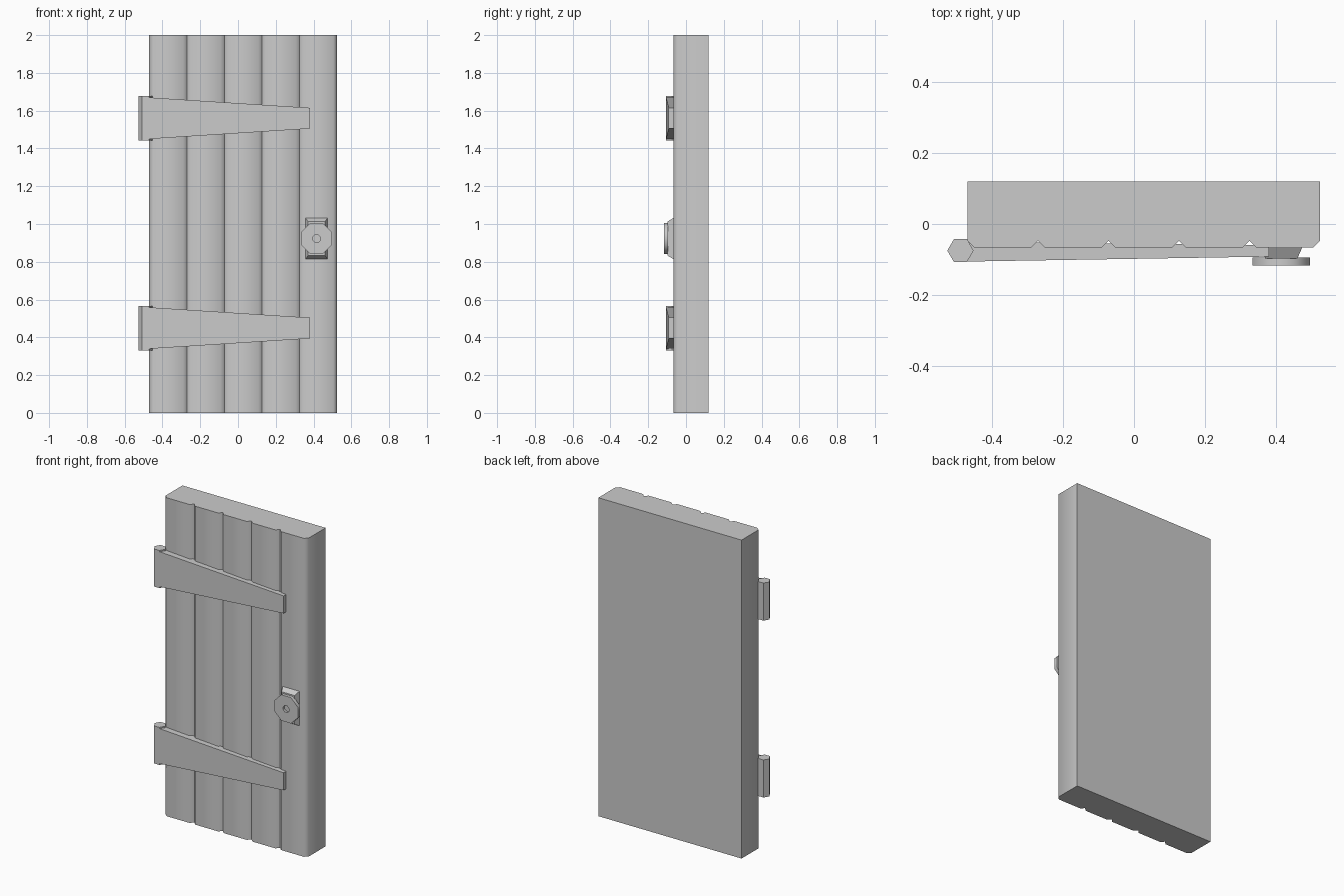
import bpy, bmesh, math

if "Cube" in bpy.data.objects:
    bpy.data.objects.remove(bpy.data.objects["Cube"])

grey = bpy.data.materials.new("plain grey")
grey.diffuse_color = (0.6, 0.6, 0.6, 1)
grey.use_nodes = True
grey.node_tree.nodes["Principled BSDF"].inputs["Base Color"].default_value = grey.diffuse_color


def finish(name, bm, smooth=False):
    """Turn a bmesh into a named object with the one flat colour."""
    bmesh.ops.recalc_face_normals(bm, faces=bm.faces)
    mesh = bpy.data.meshes.new(name)
    bm.to_mesh(mesh)
    bm.free()
    mesh.materials.append(grey)
    ob = bpy.data.objects.new(name, mesh)
    bpy.context.collection.objects.link(ob)
    if smooth:
        bpy.ops.object.select_all(action='DESELECT')
        ob.select_set(True)
        bpy.context.view_layer.objects.active = ob
        bpy.ops.object.shade_smooth_by_angle(angle=math.radians(60))
    return ob


def loft(name, rings, smooth=False):
    """Join rings of equal point count and cap both ends."""
    bm = bmesh.new()
    loops = [[bm.verts.new(p) for p in ring] for ring in rings]
    n = len(loops[0])
    for a, b in zip(loops, loops[1:]):
        for i in range(n):
            j = (i + 1) % n
            bm.faces.new((a[i], a[j], b[j], b[i]))
    bm.faces.new(loops[0])
    bm.faces.new(loops[-1])
    return finish(name, bm, smooth)


# Door slab: five planks with chamfered front edges forming V grooves
X0, X1, FRONT, BACK, CH = -0.47, 0.525, -0.067, 0.12, 0.02
PLANKS = 5
step = (X1 - X0) / PLANKS
profile = [(X0, FRONT + CH)]
for i in range(PLANKS):
    left, right = X0 + i * step, X0 + (i + 1) * step
    profile += [(left + CH, FRONT), (right - CH, FRONT), (right, FRONT + CH)]
profile += [(X1, BACK), (X0, BACK)]
loft("door_planks", [[(x, y, z) for x, y in profile] for z in (0, 2)], True)


def rect_x(x, y0, y1, zc, h):
    return [(x, y0, zc - h), (x, y1, zc - h), (x, y1, zc + h), (x, y0, zc + h)]


def rect_y(y, xc, w, zc, h):
    return [(xc - w, y, zc - h), (xc + w, y, zc - h),
            (xc + w, y, zc + h), (xc - w, y, zc + h)]


# Hinges: six-sided pin and tapering strap
for label, zc in (("lower", 0.449), ("upper", 1.56)):
    hexagon = [(-0.49 + 0.037 * math.cos(a), -0.075 + 0.037 * math.sin(a))
               for a in (math.radians(60 * k) for k in range(6))]
    loft(label + "_hinge_pin",
         [[(x, y, zc + dz) for x, y in hexagon] for dz in (-0.118, 0.118)])
    loft(label + "_hinge_strap",
         [rect_x(-0.472, -0.106, -0.05, zc, 0.11),
          rect_x(0.381, -0.092, -0.06, zc, 0.055)])

# Handle: tapered back plate and eight-sided knob with a small recess
KX, KZ = 0.416, 0.923
loft("handle_plate", [rect_y(-0.06, KX, 0.058, KZ, 0.108),
                      rect_y(-0.068, KX, 0.058, KZ, 0.108),
                      rect_y(-0.098, KX, 0.045, KZ, 0.09)])


def octagon(r, y):
    return [(KX + r * math.cos(a), y, KZ + r * math.sin(a))
            for a in (math.radians(22.5 + 45 * k) for k in range(8))]


loft("door_knob", [octagon(0.088, -0.094), octagon(0.088, -0.117),
                   octagon(0.022, -0.117), octagon(0.022, -0.102)], True)
